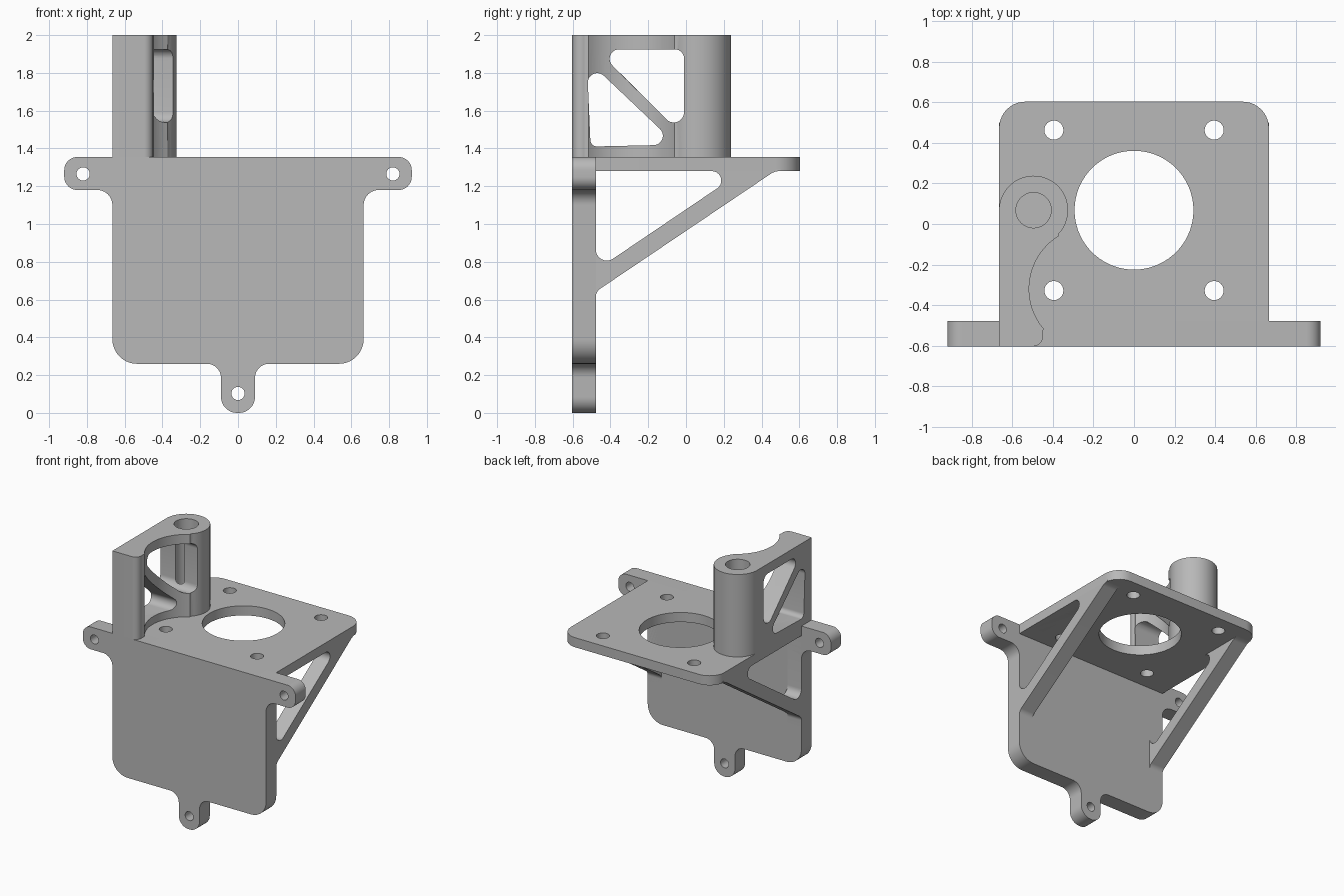
import bpy
from math import cos, sin, tan, radians, pi
from mathutils import Matrix, Vector

if "Cube" in bpy.data.objects:
    bpy.data.objects.remove(bpy.data.objects["Cube"], do_unlink=True)

grey = bpy.data.materials.new("plain_grey")
grey.use_nodes = True
grey.diffuse_color = (0.48, 0.48, 0.48, 1)
grey.node_tree.nodes["Principled BSDF"].inputs["Base Color"].default_value = (0.48, 0.48, 0.48, 1)

# Profile planes: columns say where profile x, profile y and extrusion go
FLAT = Matrix.Identity(4)
FRONT = Matrix(((1, 0, 0, 0), (0, 0, -1, 0), (0, 1, 0, 0), (0, 0, 0, 1)))
SIDE = Matrix(((0, 0, 1, 0), (1, 0, 0, 0), (0, 1, 0, 0), (0, 0, 0, 1)))


def arc(cx, cy, r, a0, a1, n):
    """Points along a circular arc, angles in degrees."""
    angles = [radians(a0 + (a1 - a0) * i / n) for i in range(n + 1)]
    return [(cx + r * cos(a), cy + r * sin(a)) for a in angles]


def circle(cx, cy, r, n=48):
    return arc(cx, cy, r, 0, 360, n)[:-1]


def rounded(corners, n=10):
    """Polygon from (x, y, radius) corners, each filleted by its radius."""
    out = []
    for i, (x, y, r) in enumerate(corners):
        p = Vector((x, y))
        if r == 0:
            out.append((x, y))
            continue
        a = (Vector(corners[i - 1][:2]) - p).normalized()
        b = (Vector(corners[(i + 1) % len(corners)][:2]) - p).normalized()
        half = a.angle(b) / 2
        centre = p + (a + b).normalized() * (r / sin(half))
        start = p + a * (r / tan(half)) - centre
        end = p + b * (r / tan(half)) - centre
        sweep = pi - 2 * half
        for k in range(n + 1):
            t = k / n
            v = (start * sin((1 - t) * sweep) + end * sin(t * sweep)) / sin(sweep)
            out.append(tuple(centre + v))
    return out


def mirrored(half):
    """Close a half outline by reflecting it across x = 0."""
    return half + [(-x, y, r) for x, y, r in reversed(half)]


def slab(name, loops, plane, low, high):
    """Extrude an outline with holes from low to high along the plane normal."""
    curve = bpy.data.curves.new(name, "CURVE")
    curve.dimensions = "2D"
    curve.fill_mode = "BOTH"
    curve.extrude = (high - low) / 2
    for loop in loops:
        spline = curve.splines.new("POLY")
        spline.points.add(len(loop) - 1)
        for point, (x, y) in zip(spline.points, loop):
            point.co = (x, y, 0, 1)
        spline.use_cyclic_u = True
    obj = bpy.data.objects.new(name, curve)
    bpy.context.collection.objects.link(obj)
    bpy.ops.object.select_all(action="DESELECT")
    obj.select_set(True)
    bpy.context.view_layer.objects.active = obj
    bpy.ops.object.convert(target="MESH")
    obj = bpy.context.object
    obj.data.transform(plane @ Matrix.Translation((0, 0, (low + high) / 2)))
    bpy.ops.object.mode_set(mode="EDIT")
    bpy.ops.mesh.select_all(action="SELECT")
    bpy.ops.mesh.remove_doubles(threshold=0.0002)
    bpy.ops.mesh.normals_make_consistent(inside=False)
    bpy.ops.object.mode_set(mode="OBJECT")
    obj.data.materials.clear()
    obj.data.materials.append(grey)
    bpy.ops.object.shade_smooth_by_angle(angle=radians(30))
    return obj


W = 0.665       # half width of the body
FACE = -0.603   # front face
INNER = -0.477  # back of the front plate
TOP = 1.355     # top of the shelf
UNDER = 1.28    # underside of the shelf

# Front plate with two ears and a bottom tab
plate = mirrored([
    (0.09, 0, 0.085), (0.09, 0.26, 0.075), (W, 0.26, 0.13),
    (W, 1.18, 0.08), (0.92, 1.18, 0.07), (0.92, TOP, 0.07)])
screw_holes = [circle(x, z, 0.035, 24) for x, z in ((-0.82, 1.265), (0.82, 1.265), (0, 0.103))]
slab("front_plate", [rounded(plate)] + screw_holes, FRONT, -INNER, -FACE)

# Shelf with a large opening and four mounting holes
shelf = mirrored([(W, INNER, 0), (W, 0.603, 0.13)])
mounts = [circle(x, y, 0.047, 24) for x in (-0.395, 0.395) for y in (-0.328, 0.463)]
slab("shelf", [rounded(shelf), circle(0, 0.068, 0.293, 72)] + mounts, FLAT, UNDER, TOP)

# Triangular side braces
brace = rounded([
    (INNER - 0.01, 1.29, 0), (0.5, 1.29, 0), (0.5, UNDER, 0), (0.47, UNDER, 0.085),
    (INNER, 0.642, 0.05), (INNER, 0.56, 0), (INNER - 0.01, 0.56, 0)])
brace_window = rounded([(INNER, UNDER, 0), (0.3, UNDER, 0.05), (INNER, 0.755, 0.058)])
for name, low in (("left_brace", W - 0.12), ("right_brace", -W)):
    slab(name, [brace, brace_window], SIDE, low, low + 0.12)

# Tower: round post and scooped web, with a bore down the post
PX, PY, PR = -0.495, 0.068, 0.17
tower_outline = (
    [(-W, FACE)]
    + arc(-0.497, -0.555, 0.048, -90, 20, 10)
    + arc(-0.212, -0.32, 0.305, 220, 122, 28)
    + arc(PX, PY, PR, -42, 180, 40))
tower = slab("tower", [tower_outline, circle(PX, PY, 0.087)], FLAT, TOP, 2)

# Two triangular windows cut sideways through the web
windows = {
    "upper_window_cutter": [(-0.01, 1.925, 0.05), (-0.475, 1.925, 0.05), (-0.01, 1.46, 0.055)],
    "lower_window_cutter": [(-0.525, 1.87, 0.05), (-0.505, 1.41, 0.035), (-0.05, 1.42, 0.05)]}
for name, corners in windows.items():
    cutter = slab(name, [rounded(corners)], SIDE, -0.9, -0.1)
    cut = tower.modifiers.new(name, "BOOLEAN")
    cut.operation = "DIFFERENCE"
    cut.solver = "EXACT"
    cut.object = cutter
    bpy.ops.object.select_all(action="DESELECT")
    tower.select_set(True)
    bpy.context.view_layer.objects.active = tower
    bpy.ops.object.modifier_apply(modifier=cut.name)
    bpy.data.objects.remove(cutter, do_unlink=True)
bpy.ops.object.shade_smooth_by_angle(angle=radians(30))
